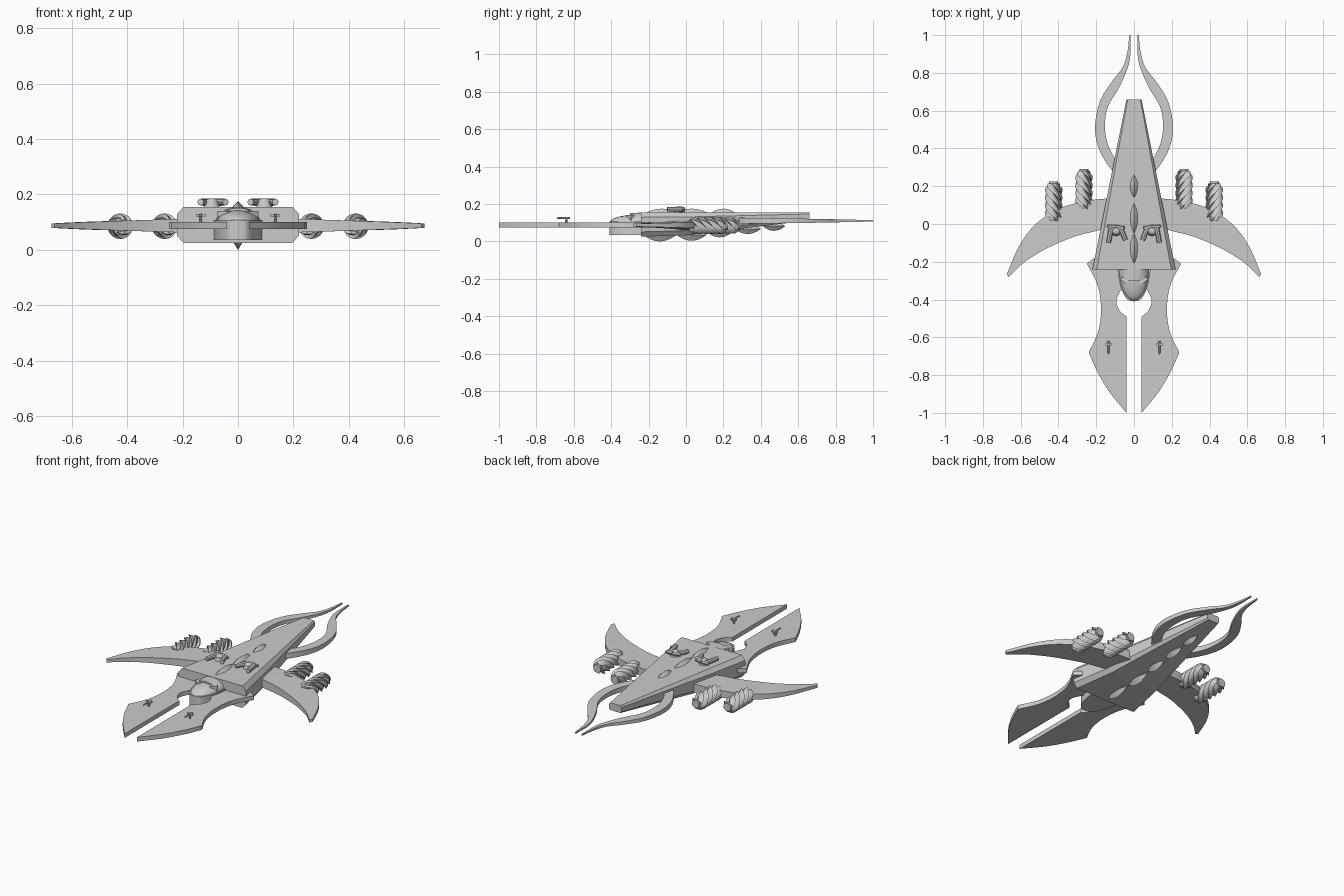
import bpy, bmesh
from math import sin, cos, pi, radians
from mathutils import Vector, Matrix

if "Cube" in bpy.data.objects:
    bpy.data.objects.remove(bpy.data.objects["Cube"], do_unlink=True)

grey = bpy.data.materials.new("hull grey")
grey.use_nodes = True
grey.diffuse_color = (0.6, 0.6, 0.6, 1)
grey.node_tree.nodes["Principled BSDF"].inputs["Base Color"].default_value = (0.6, 0.6, 0.6, 1)


def finish(name, bm, mirror=False, smooth=False):
    """Turn a bmesh into a named object, optionally mirrored left to right."""
    bmesh.ops.recalc_face_normals(bm, faces=bm.faces)
    mesh = bpy.data.meshes.new(name)
    bm.to_mesh(mesh)
    bm.free()
    mesh.materials.append(grey)
    obj = bpy.data.objects.new(name, mesh)
    bpy.context.collection.objects.link(obj)
    if mirror:
        obj.modifiers.new("mirror", 'MIRROR').use_clip = False
    if smooth:
        bpy.ops.object.select_all(action='DESELECT')
        obj.select_set(True)
        bpy.context.view_layer.objects.active = obj
        bpy.ops.object.shade_smooth_by_angle(angle=radians(35))
    return obj


def curve(points, steps=5):
    """Sample a smooth path through the points."""
    p = [Vector(q) for q in points]
    p = [2 * p[0] - p[1]] + p + [2 * p[-1] - p[-2]]
    out = []
    for a, b, c, d in zip(p, p[1:], p[2:], p[3:]):
        for i in range(steps):
            t = i / steps
            out.append(b + (c - a) * t / 2 + (a - b * 2.5 + c * 2 - d / 2) * t * t
                       + (b * 3 - a - c * 3 + d) * t ** 3 / 2)
    return out + [p[-2]]


def loft(bm, rings):
    """Skin closed rings of equal length and cap both ends."""
    rows = [[bm.verts.new(v) for v in ring] for ring in rings]
    n = len(rows[0])
    for r, s in zip(rows, rows[1:]):
        for i in range(n):
            j = (i + 1) % n
            bm.faces.new((r[i], r[j], s[j], s[i]))
    bm.faces.new(rows[0])
    bm.faces.new(rows[-1])


def plate(name, outline, low, high, mirror=False, smooth=False):
    """Extrude a flat outline between two heights."""
    bm = bmesh.new()
    loft(bm, [[(x, y, z) for x, y in outline] for z in (low, high)])
    return finish(name, bm, mirror, smooth)


def ribbon(name, outer, inner, middle, root, tip):
    """Flat blade between two edges, thinning from root to tip."""
    a, b = curve(outer), curve(inner)
    rings = []
    for i, (p, q) in enumerate(zip(a, b)):
        h = root + (tip - root) * i / (len(a) - 1)
        rings.append([(p.x, p.y, middle - h), (p.x, p.y, middle + h),
                      (q.x, q.y, middle + h), (q.x, q.y, middle - h)])
    bm = bmesh.new()
    loft(bm, rings)
    finish(name, bm, True, True)


def ball(bm, centre, size, segments=16, rings=10):
    m = Matrix.Translation(centre) @ Matrix.Diagonal((*size, 1))
    bmesh.ops.create_uvsphere(bm, u_segments=segments, v_segments=rings, radius=1, matrix=m)


def box(bm, centre, size, turn=0):
    m = Matrix.Translation(centre) @ Matrix.Rotation(turn, 4, 'Z') @ Matrix.Diagonal((*size, 1))
    bmesh.ops.create_cube(bm, size=1, matrix=m)


def rod(bm, start, end, r1, r2, sides=10):
    a, b = Vector(start), Vector(end)
    m = Matrix.Translation((a + b) / 2) @ (b - a).to_track_quat('Z', 'Y').to_matrix().to_4x4()
    bmesh.ops.create_cone(bm, cap_ends=True, segments=sides, radius1=r1, radius2=r2,
                          depth=(b - a).length, matrix=m)


# Tapering main hull with chamfered long edges
def hull_ring(y, w, low, high=0.155):
    c, d = w * 0.09 + 0.003, (high - low) * 0.2
    half = [(w - c, low), (w, low + d), (w, high - d), (w - c, high)]
    return [(x, y, z) for x, z in half] + [(-x, y, z) for x, z in reversed(half)]


bm = bmesh.new()
loft(bm, [hull_ring(-0.24, 0.22, 0.025), hull_ring(0, 0.172, 0.033),
          hull_ring(0.66, 0.04, 0.112)])
finish("hull", bm)

# Lens shaped spine fins above and keel fins below
for side, z0, slope, stations in (
        ("spine", 0.155, 0, ((-0.13, 0.08), (0.03, 0.08), (0.2, 0.06))),
        ("keel", 0.032, 0.105, ((-0.14, 0.085), (0.03, 0.08), (0.18, 0.07),
                                (0.33, 0.07), (0.47, 0.06)))):
    for n, (y, length) in enumerate(stations):
        bm = bmesh.new()
        z = z0 + slope * max(y, 0)
        rings = []
        for i in range(9):
            t = -1 + i / 4
            s = max(1 - t * t, 0.02)
            h = (0.02 if side == "spine" else 0.032 - 0.015 * max(y, 0)) * s
            w = 0.02 * s
            rings.append([(w, y + t * length, z), (0, y + t * length, z + h),
                          (-w, y + t * length, z), (0, y + t * length, z - h)])
        loft(bm, rings)
        finish(f"{side}_fin_{n + 1}", bm)

# Forked front blades
outer = curve([(0.04, -1), (0.13, -0.89), (0.195, -0.78), (0.24, -0.68)])
waist = curve([(0.24, -0.68), (0.193, -0.58), (0.175, -0.48), (0.18, -0.38), (0.202, -0.3), (0.25, -0.21)])
notch = curve([(0.04, -0.3), (0.075, -0.36), (0.094, -0.41), (0.075, -0.46), (0.04, -0.49)])
plate("front_blades", outer + waist[1:] + [Vector((0.21, -0.18)), Vector((0.04, -0.18))] + notch,
      0.075, 0.1, True, True)

# Small guns on the front blades
bm = bmesh.new()
rod(bm, (0.135, -0.64, 0.09), (0.135, -0.64, 0.125), 0.007, 0.005)
rod(bm, (0.135, -0.69, 0.125), (0.135, -0.62, 0.125), 0.004, 0.006)
box(bm, (0.135, -0.637, 0.125), (0.034, 0.012, 0.01))
finish("blade_guns", bm, True)

# Cockpit base with a rounded nose, canopy dome and canopy rim
nose = curve([(0.088, -0.22), (0.083, -0.28), (0.065, -0.35), (0.035, -0.4), (0, -0.41)])
plate("cockpit_base", nose + [Vector((-p.x, p.y)) for p in reversed(nose[:-1])], 0.035, 0.108, False, True)
bm = bmesh.new()
ball(bm, (0, -0.24, 0.1), (0.08, 0.17, 0.045), 24, 12)
finish("canopy", bm, False, True)
bm = bmesh.new()
rings = []
for i in range(17):
    a = pi * i / 16
    rings.append([(r * cos(a), y, 0.1 + r * 0.68 * sin(a))
                  for r, y in ((0.06, -0.3), (0.075, -0.3), (0.08, -0.23), (0.06, -0.23))])
loft(bm, rings)
finish("canopy_rim", bm, False, True)
bm = bmesh.new()
box(bm, (0.05, -0.3, 0.125), (0.045, 0.02, 0.03), radians(35))
finish("canopy_vents", bm, True)

# Swept crescent wings
ribbon("wings",
       [(0.05, 0.14), (0.2, 0.13), (0.31, 0.11), (0.42, 0.07), (0.53, -0.01), (0.61, -0.12), (0.673, -0.265)],
       [(0.05, 0), (0.2, -0.037), (0.31, -0.065), (0.41, -0.105), (0.5, -0.15), (0.59, -0.21), (0.663, -0.28)],
       0.087, 0.028, 0.008)

# Curling tail prongs
ribbon("tail_prongs",
       [(0.06, 0.24), (0.13, 0.3), (0.19, 0.41), (0.206, 0.52), (0.18, 0.65), (0.12, 0.75), (0.06, 0.83),
        (0.035, 0.91), (0.025, 1)],
       [(0.03, 0.3), (0.09, 0.335), (0.138, 0.42), (0.154, 0.52), (0.138, 0.62), (0.08, 0.72), (0.036, 0.82),
        (0.02, 0.89), (0.018, 1)],
       0.11, 0.018, 0.004)

# Engines wrapped in helical overlapping scales
for name, x, start in (("inner_engines", 0.265, 0.08), ("outer_engines", 0.425, 0.015)):
    bm = bmesh.new()
    lobes, steps, length = 6, 24, 0.2
    rings = []
    for k in range(steps + 1):
        t = k / steps
        fat = min(1, 0.7 + 2.5 * min(t, 1 - t))
        ring = []
        for i in range(lobes):
            for part, r in ((0, 0.046), (0.5, 0.039), (0.93, 0.031)):
                a = (i + part) * 2 * pi / lobes - t * radians(290)
                ring.append((x + r * fat * cos(a), start + t * length, 0.085 + r * fat * sin(a)))
        rings.append(ring)
    loft(bm, rings)
    rod(bm, (x, start - 0.01, 0.085), (x, start + length + 0.01, 0.085), 0.02, 0.024, 16)
    finish(name, bm, True, True)

# Twin turrets on the hull top, each with two splayed arms
bm = bmesh.new()
rod(bm, (0.095, -0.035, 0.15), (0.095, -0.035, 0.176), 0.03, 0.024, 16)
ball(bm, (0.095, -0.035, 0.174), (0.022, 0.022, 0.012))
for pivot, muzzle in (((0.12, -0.02), (0.135, -0.1)), ((0.07, -0.025), (0.045, -0.085))):
    p, m = Vector((*pivot, 0.172)), Vector((*muzzle, 0.172))
    rod(bm, p, m, 0.014, 0.012, 8)
    rod(bm, (0.095, -0.015, 0.172), p, 0.012, 0.014, 8)
    rod(bm, p, p + (p - Vector((0.095, -0.035, 0.172))) * 0.9, 0.013, 0.006, 8)
finish("turrets", bm, True, True)
